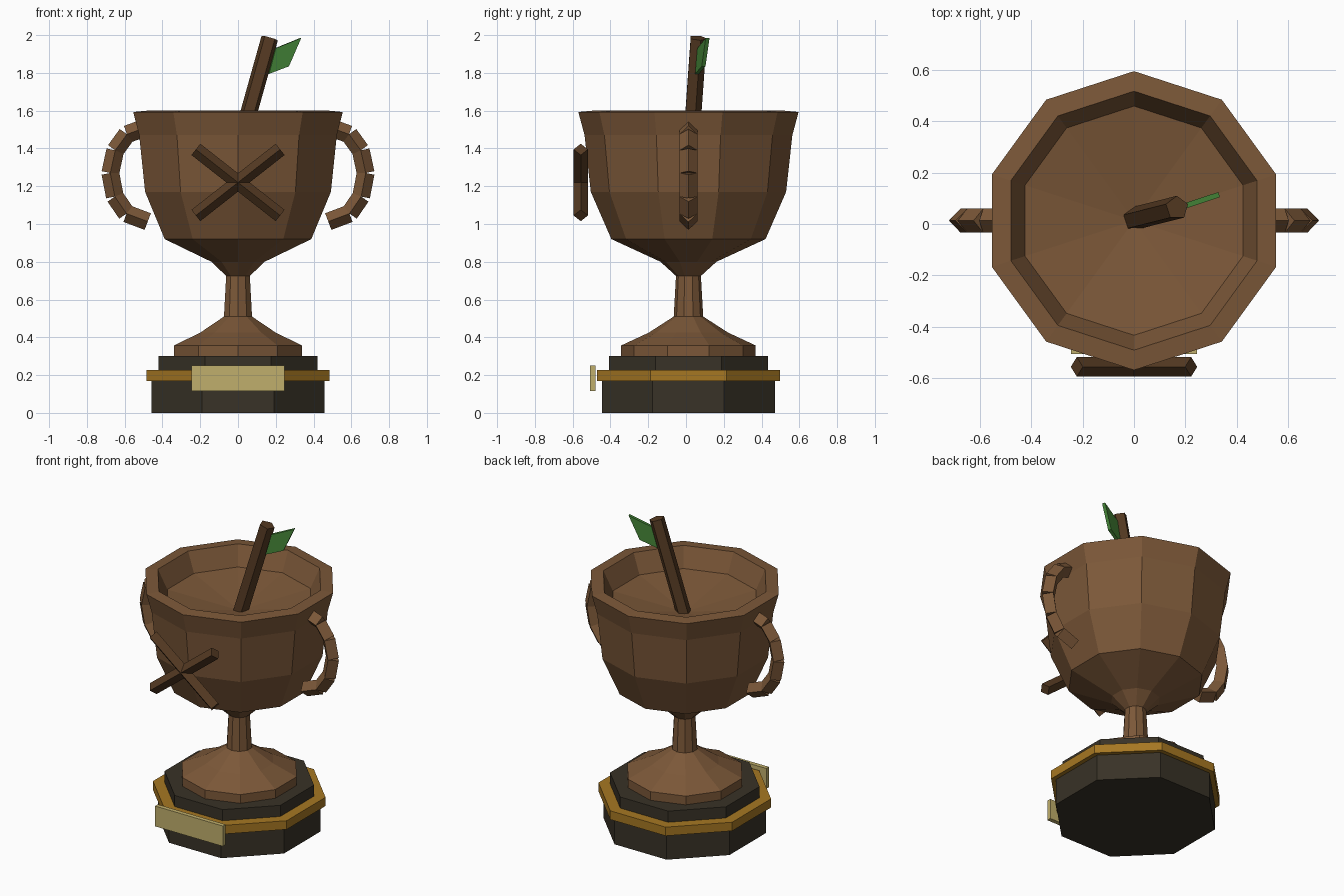
import bpy, bmesh, math
from mathutils import Vector

cube = bpy.data.objects.get("Cube")
if cube:
    bpy.data.objects.remove(cube, do_unlink=True)

CY = 0.013  # y of the cup axis


def material(name, rgb):
    m = bpy.data.materials.new(name)
    m.use_nodes = True
    m.diffuse_color = (*rgb, 1)
    m.node_tree.nodes["Principled BSDF"].inputs["Base Color"].default_value = (*rgb, 1)
    return m


WOOD = material("warm wood", (0.2, 0.097, 0.04))
BARK = material("dark bark", (0.09, 0.042, 0.016))
STONE = material("dark base", (0.04, 0.032, 0.02))
GOLD = material("gold band", (0.38, 0.185, 0.016))
BRASS = material("pale brass", (0.53, 0.43, 0.15))
LEAF = material("leaf green", (0.06, 0.24, 0.04))


def finish(name, bm, mat):
    bmesh.ops.recalc_face_normals(bm, faces=bm.faces)
    mesh = bpy.data.meshes.new(name)
    bm.to_mesh(mesh)
    bm.free()
    mesh.materials.append(mat)
    ob = bpy.data.objects.new(name, mesh)
    bpy.context.collection.objects.link(ob)
    return ob


def lathe(name, profile, sides, start, mat):
    """Stack rings of (radius, z) and cap both ends."""
    bm = bmesh.new()
    rings = []
    for r, z in profile:
        angles = [start + math.tau * i / sides for i in range(sides)]
        rings.append([bm.verts.new((r * math.cos(a), CY + r * math.sin(a), z)) for a in angles])
    for low, high in zip(rings, rings[1:]):
        for i in range(sides):
            j = (i + 1) % sides
            bm.faces.new((low[i], low[j], high[j], high[i]))
    bm.faces.new(rings[0])
    bm.faces.new(rings[-1])
    return finish(name, bm, mat)


def add_bar(bm, a, b, r, sides, side_axis):
    """Prism from a to b with one corner along side_axis."""
    a, b = Vector(a), Vector(b)
    d = (b - a).normalized()
    v = d.cross(Vector(side_axis)).normalized()
    u = v.cross(d)
    ends = []
    for p in (a, b):
        angles = [math.tau * i / sides for i in range(sides)]
        ends.append([bm.verts.new(p + r * (math.cos(t) * u + math.sin(t) * v)) for t in angles])
    for i in range(sides):
        j = (i + 1) % sides
        bm.faces.new((ends[0][i], ends[0][j], ends[1][j], ends[1][i]))
    bm.faces.new(ends[0])
    bm.faces.new(ends[1])


def prism(name, outline, depth, mat):
    """Extrude a flat outline by a vector."""
    bm = bmesh.new()
    face = bm.faces.new([bm.verts.new(p) for p in outline])
    new = bmesh.ops.extrude_face_region(bm, geom=[face])["geom"]
    bm.faces.ensure_lookup_table()
    bmesh.ops.translate(bm, vec=depth, verts=[g for g in new if isinstance(g, bmesh.types.BMVert)])
    return finish(name, bm, mat)


# Cup: foot, stem, bowl, rim and shallow conical inside floor
cup = [(0.356, 0.3), (0.356, 0.357), (0.21, 0.425), (0.078, 0.51), (0.066, 0.725),
       (0.148, 0.8), (0.408, 0.92), (0.517, 1.17), (0.55, 1.47), (0.583, 1.593),
       (0.505, 1.6), (0.447, 1.475), (0.005, 1.4)]
lathe("cup", cup, 10, math.pi / 2, WOOD)

# Eight-sided stepped base
for name, half, z0, z1, mat in (("base_lower", 0.457, 0, 0.17, STONE),
                                ("base_band", 0.485, 0.17, 0.227, GOLD),
                                ("base_upper", 0.42, 0.227, 0.3, STONE)):
    r = half / math.cos(math.pi / 8)
    lathe(name, [(r, z0), (r, z1)], 8, math.pi / 8, mat)

# Blank plate on the front of the base
w = 0.246
prism("front_plate", [(-w, -0.508, 0.117), (w, -0.508, 0.117), (w, -0.508, 0.25), (-w, -0.508, 0.25)],
      (0, 0.028, 0), BRASS)

# Handles: chains of straight diamond-section pieces
path = [(0.505, 1.505), (0.588, 1.475), (0.65, 1.39), (0.676, 1.27),
        (0.652, 1.145), (0.59, 1.055), (0.478, 1.013)]
for name, s in (("left_handle", 1), ("right_handle", -1)):
    bm = bmesh.new()
    for (x0, z0), (x1, z1) in zip(path, path[1:]):
        add_bar(bm, (s * x0, CY, z0), (s * x1, CY, z1), 0.047, 4, (0, 1, 0))
    finish(name, bm, WOOD)

# Crossed sticks on the front of the bowl
for name, s in (("cross_stick_a", 1), ("cross_stick_b", -1)):
    bm = bmesh.new()
    add_bar(bm, (-0.223 * s, -0.557, 1.045), (0.223 * s, -0.557, 1.395), 0.038, 4, (0, 1, 0))
    finish(name, bm, BARK)

# Stirring twig leaning in the bowl
bm = bmesh.new()
add_bar(bm, (-0.01, 0.018, 1.35), (0.168, 0.063, 1.985), 0.047, 5, (0, 1, 0))
finish("twig", bm, BARK)

# Leaf on the twig
outline = [(x, 0.06 + 0.33 * (x - 0.2), z)
           for x, z in ((0.165, 1.795), (0.27, 1.835), (0.335, 1.985), (0.2, 1.93))]
prism("leaf", outline, (-0.006, 0.02, 0), LEAF)
